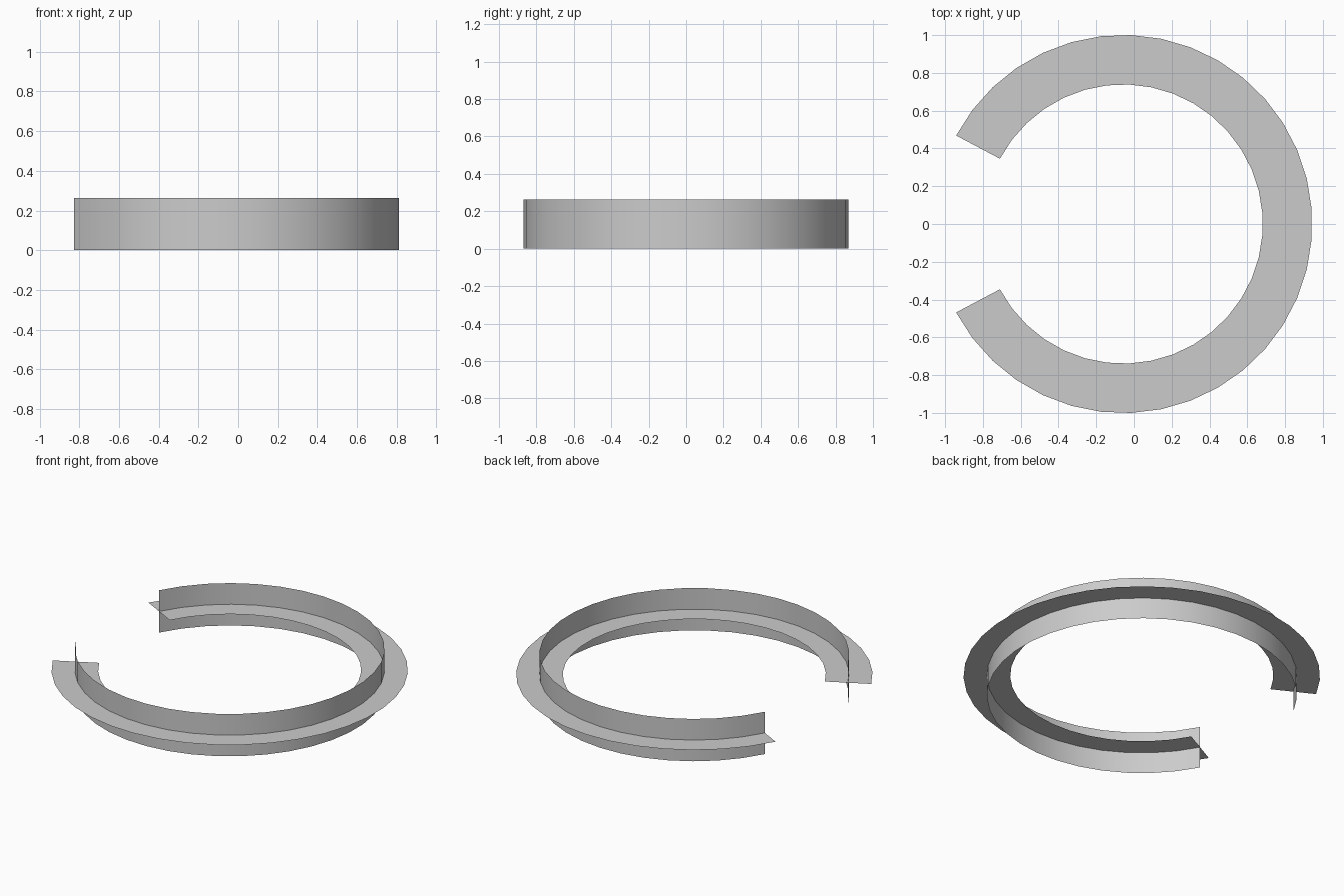
import bpy, bmesh, math

if "Cube" in bpy.data.objects:
    bpy.data.objects.remove(bpy.data.objects["Cube"])

SEGMENTS = 33
HALF_ANGLE = math.radians(152.1)
CENTRE_X = -0.057
R_IN, R_MID, R_OUT = 0.739, 0.870, 1.001
HEIGHT = 0.262


def swept_strip(name, start, end):
    """Sweep a two-point (radius, z) profile around the open arc."""
    bm = bmesh.new()
    rows = []
    for i in range(SEGMENTS + 1):
        a = -HALF_ANGLE + 2 * HALF_ANGLE * i / SEGMENTS
        rows.append([bm.verts.new((CENTRE_X + r * math.cos(a), r * math.sin(a), z))
                     for r, z in (start, end)])
    for p, q in zip(rows, rows[1:]):
        face = bm.faces.new((p[0], p[1], q[1], q[0]))
        face.smooth = True
    mesh = bpy.data.meshes.new(name)
    bm.to_mesh(mesh)
    bm.free()
    obj = bpy.data.objects.new(name, mesh)
    bpy.context.collection.objects.link(obj)
    return obj


# Flat open ring, facing up at mid height
swept_strip("flat_ring", (R_IN, HEIGHT / 2), (R_OUT, HEIGHT / 2))

# Upright band crossing the middle of the flat ring, facing outwards
swept_strip("upright_band", (R_MID, HEIGHT), (R_MID, 0))
